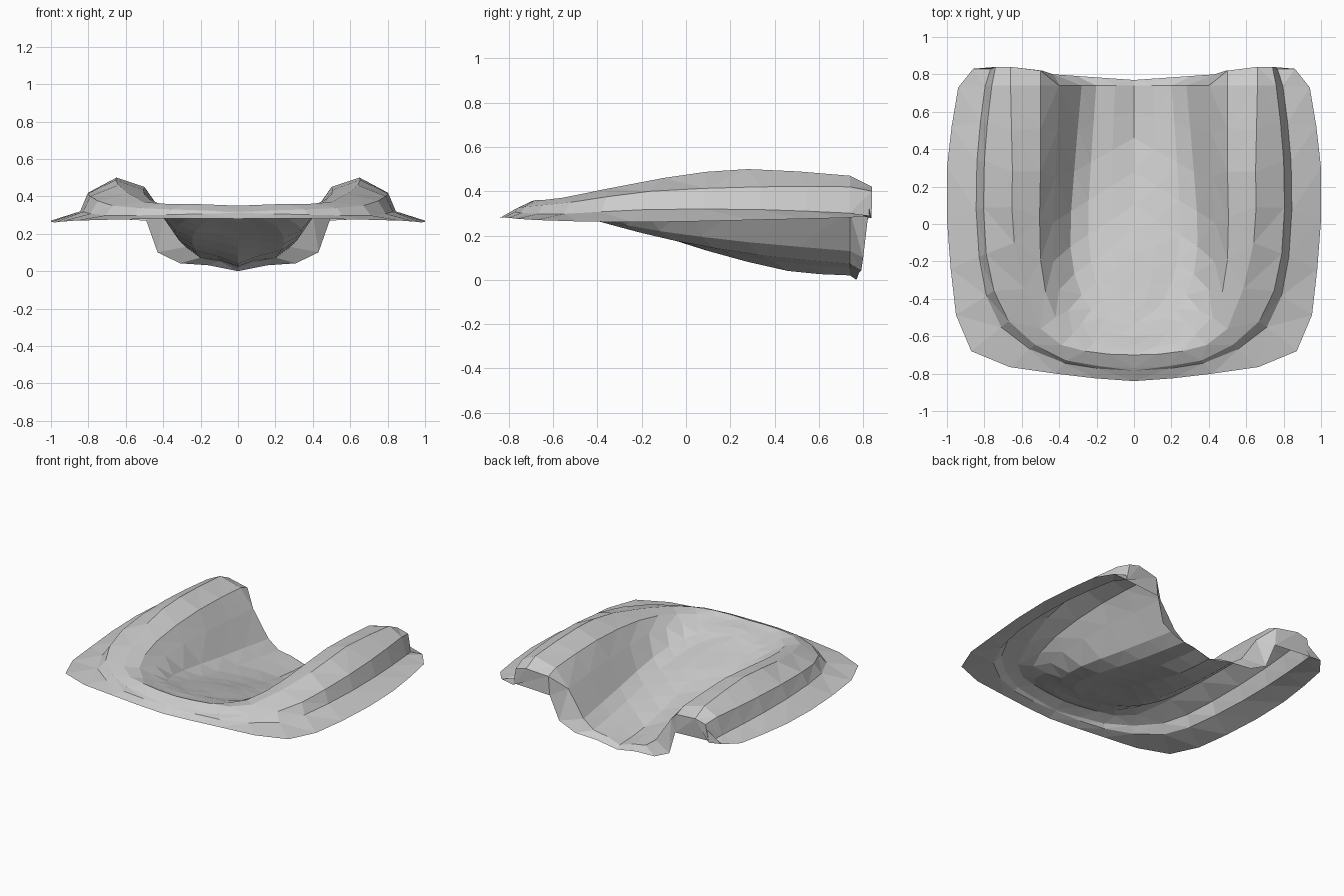
import bpy
import bmesh
from mathutils import Vector

default_cube = bpy.data.objects.get("Cube")
if default_cube:
    bpy.data.objects.remove(default_cube, do_unlink=True)

STEPS = 2  # sections between neighbouring control points

# Contour lines in hundredths, from the front centre round to the back left;
# the last point of each lies on the flared back edge
outer_rim = [(0, -84, 28), (42, -80, 28), (87, -68, 27), (98, -24, 26), (100, 30, 27), (94, 73, 28), (86, 83, 29)]
shoulder = [(0, -77, 32), (36, -73, 33), (67, -52, 35), (79, -16, 40), (80, 34, 42), (76, 74, 42), (74, 84, 40)]
crest = [(0, -70, 35), (26, -68, 36), (50, -56, 37), (64, -10, 46), (65, 28, 50), (66, 74, 47), (66, 84, 42)]
inner_crest = [(0, -66, 34), (22, -64, 34), (42, -50, 36), (50, -19, 41), (50, 28, 45), (50, 74, 43), (50, 82, 40)]
upper_wall = [(0, -60, 33), (19, -57, 32), (35, -46, 32), (43, -20, 33), (42, 25, 33), (40, 74, 31), (49, 82, 27)]
lower_wall = [(0, -54, 31), (16, -50, 30), (28, -38, 27), (34, -12, 22), (32, 28, 17), (28, 74, 13), (43, 80, 10)]
floor_line = [(0, -46, 29), (0, -36, 26), (0, -15, 21), (0, 10, 13), (0, 46, 4), (0, 74, 2), (0, 77, 0)]


def smooth_path(points):
    """Catmull-Rom curve through the points, with a straight last step."""
    *pts, back = [Vector(p) / 100 for p in points]
    pts = [pts[0] * 2 - pts[1]] + pts + [pts[-1] * 2 - pts[-2]]
    path = []
    for a, b, c, d in zip(pts, pts[1:], pts[2:], pts[3:]):
        for i in range(STEPS):
            t = i / STEPS
            path.append(b + (c - a) * t / 2 + (a * 2 - b * 5 + c * 4 - d) * t**2 / 2
                        + (b * 3 - a - c * 3 + d) * t**3 / 2)
    return path + [pts[-2], back]


def between(first, second, amount, sag):
    """Contour between two others, sagging more towards the back."""
    last = len(first) - 1
    return [p.lerp(q, amount) - Vector((0, 0, sag * i / last))
            for i, (p, q) in enumerate(zip(first, second))]


rim, bank, top, lip, wall, foot, middle = [smooth_path(c) for c in (
    outer_rim, shoulder, crest, inner_crest, upper_wall, lower_wall, floor_line)]
rings = [rim, between(rim, bank, 0.8, 0.1), bank, top, lip, wall, foot,
         between(foot, middle, 0.28, 0.03), between(foot, middle, 0.64, 0.005), middle]

# Half of the shell, skinned between neighbouring contours
bm = bmesh.new()
grid = [[bm.verts.new(p) for p in ring] for ring in rings]
for outer, inner in zip(grid, grid[1:]):
    for i in range(len(outer) - 1):
        bm.faces.new((outer[i], outer[i + 1], inner[i + 1], inner[i]))

# Cap closing the back end of the ridge, from the rim over to the upper wall
ridge_end = [line[-1] for line in grid[:rings.index(wall) + 1]]
bm.faces.new(ridge_end[::-1])

# Other half, mirrored and welded along the centre
copy = bmesh.ops.duplicate(bm, geom=bm.verts[:] + bm.edges[:] + bm.faces[:])["geom"]
for v in copy:
    if isinstance(v, bmesh.types.BMVert):
        v.co.x = -v.co.x
bmesh.ops.reverse_faces(bm, faces=[f for f in copy if isinstance(f, bmesh.types.BMFace)])
bmesh.ops.remove_doubles(bm, verts=bm.verts[:], dist=0.0005)
bmesh.ops.triangulate(bm, faces=bm.faces[:])

mesh = bpy.data.meshes.new("horseshoe_shell")
bm.to_mesh(mesh)
bm.free()
shell = bpy.data.objects.new("horseshoe_shell", mesh)
bpy.context.collection.objects.link(shell)

# Plain grey surface
grey = bpy.data.materials.new("light_grey")
grey.use_nodes = True
colour = (0.6, 0.6, 0.6, 1)
grey.diffuse_color = colour
grey.node_tree.nodes["Principled BSDF"].inputs["Base Color"].default_value = colour
mesh.materials.append(grey)
